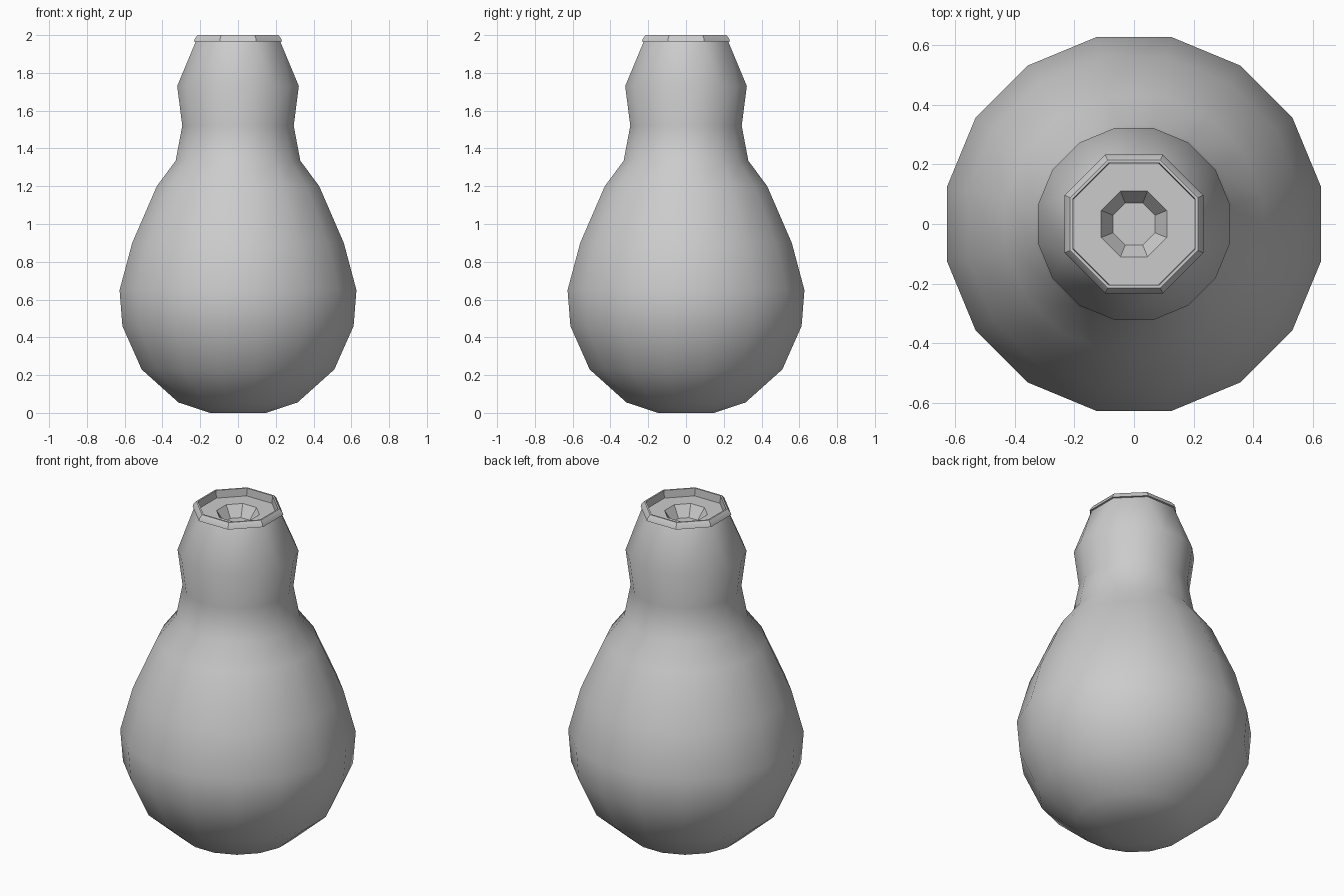
import bpy, bmesh, math

cube = bpy.data.objects.get("Cube")
if cube:
    bpy.data.objects.remove(cube)

grey = bpy.data.materials.new("plain grey")
grey.use_nodes = True
COLOUR = (0.6, 0.6, 0.6, 1)
grey.diffuse_color = COLOUR
grey.node_tree.nodes["Principled BSDF"].inputs["Base Color"].default_value = COLOUR


def ring(bm, sides, flat_radius, z):
    """Regular polygon with flats facing the axes."""
    r = flat_radius / math.cos(math.pi / sides)
    angles = [(i + 0.5) * math.tau / sides for i in range(sides)]
    return [bm.verts.new((r * math.cos(a), r * math.sin(a), z)) for a in angles]


def bridge(bm, low, high):
    n = len(low)
    for i in range(n):
        j = (i + 1) % n
        bm.faces.new((low[i], low[j], high[j], high[i]))


def finish(bm, name, angle):
    mesh = bpy.data.meshes.new(name)
    bm.to_mesh(mesh)
    bm.free()
    obj = bpy.data.objects.new(name, mesh)
    bpy.context.collection.objects.link(obj)
    mesh.materials.append(grey)
    bpy.ops.object.select_all(action="DESELECT")
    obj.select_set(True)
    bpy.context.view_layer.objects.active = obj
    bpy.ops.object.shade_smooth_by_angle(angle=math.radians(angle))


# Sixteen-sided pear-shaped body, closed at the base
body = [(0.15, 0), (0.315, 0.055), (0.51, 0.23), (0.612, 0.46), (0.627, 0.65),
        (0.56, 0.9), (0.43, 1.2), (0.33, 1.335), (0.295, 1.52), (0.322, 1.73)]
bm = bmesh.new()
rings = [ring(bm, 16, r, z) for r, z in body]
for low, high in zip(rings, rings[1:]):
    bridge(bm, low, high)
bm.faces.new(rings[0][::-1])

# Shoulder narrowing from sixteen sides to an eight-sided mouth
wide, mouth = rings[-1], ring(bm, 8, 0.222, 1.97)
for i in range(8):
    a, b, c = wide[2 * i], wide[2 * i + 1], wide[(2 * i + 2) % 16]
    bm.faces.new((a, b, mouth[i]))
    bm.faces.new((b, c, mouth[(i + 1) % 8], mouth[i]))
finish(bm, "pear_body", 40)

# Eight-sided lip, recessed top plate and central hollow
lip = [(0.222, 1.965), (0.233, 1.967), (0.228, 1.982), (0.214, 2.0), (0.205, 2.0),
       (0.202, 1.955), (0.11, 1.955), (0.07, 1.89)]
bm = bmesh.new()
rings = [ring(bm, 8, r, z) for r, z in lip]
for low, high in zip(rings, rings[1:]):
    bridge(bm, low, high)
bm.faces.new(rings[-1])
finish(bm, "mouth_rim", 30)
